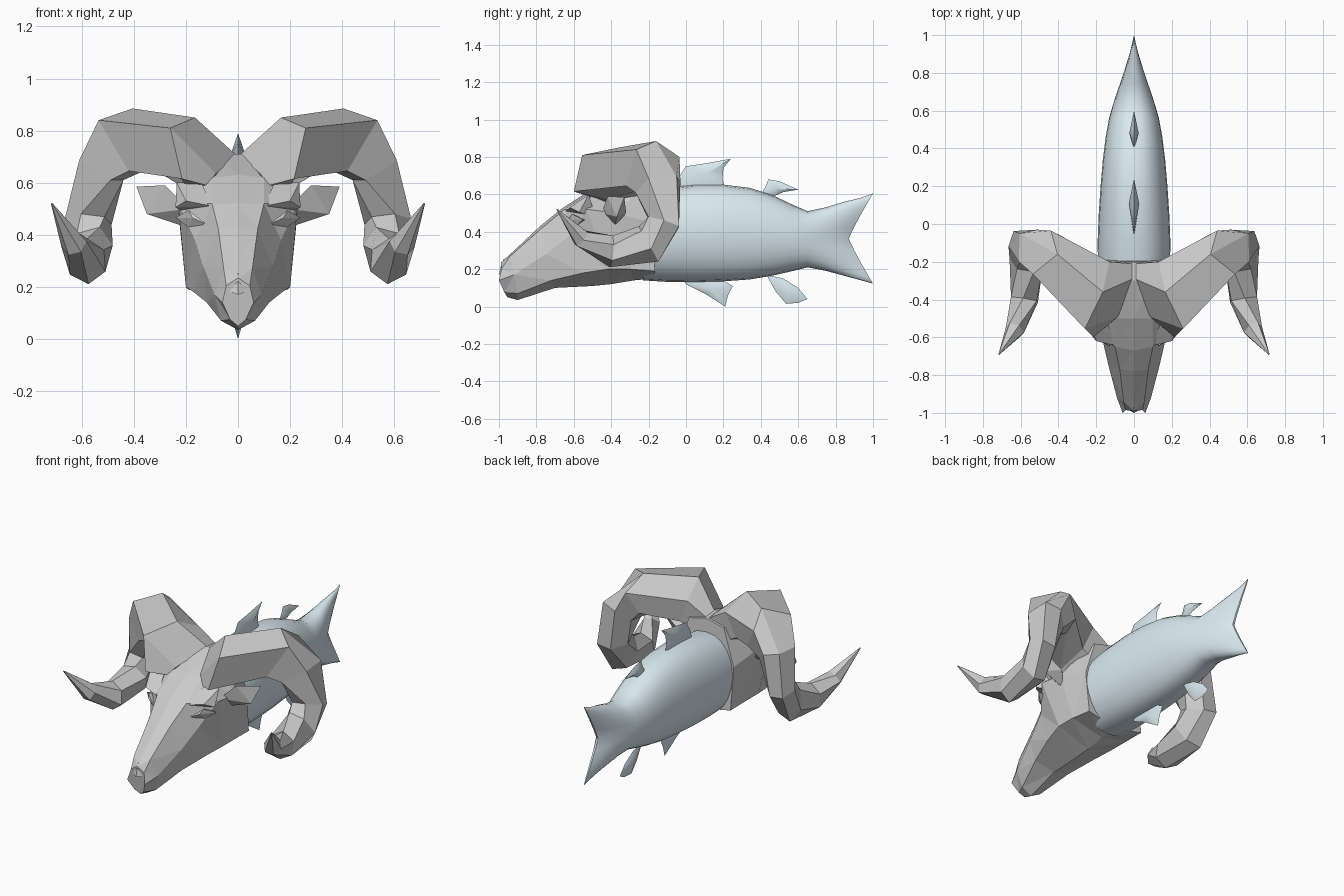
import bpy, bmesh, math
from mathutils import Vector

if "Cube" in bpy.data.objects:
    bpy.data.objects.remove(bpy.data.objects["Cube"])


def make(name, bm, smooth=False, mat=None, mirror=False):
    bmesh.ops.recalc_face_normals(bm, faces=bm.faces)
    me = bpy.data.meshes.new(name)
    bm.to_mesh(me)
    bm.free()
    ob = bpy.data.objects.new(name, me)
    bpy.context.collection.objects.link(ob)
    if mat:
        me.materials.append(mat)
    if mirror:
        ob.modifiers.new("mirror", 'MIRROR')
    if smooth:
        bpy.ops.object.select_all(action='DESELECT')
        ob.select_set(True)
        bpy.context.view_layer.objects.active = ob
        bpy.ops.object.shade_smooth_by_angle(angle=math.radians(50))
    return ob


def loft(rings, strip_end=False):
    """Skin equal-length point rings; cap the ends (last one as left-right strips if asked)."""
    bm = bmesh.new()
    vs = [[bm.verts.new(p) for p in r] for r in rings]
    n = len(vs[0])
    for a, b in zip(vs, vs[1:]):
        for i in range(n):
            j = (i + 1) % n
            bm.faces.new((a[i], a[j], b[j], b[i]))
    bm.faces.new(vs[0])
    if strip_end:
        e = vs[-1]
        for i in range(-n // 4, n // 4):
            quad = [e[i % n], e[(i + 1) % n], e[(n // 2 - i - 1) % n], e[(n // 2 - i) % n]]
            bm.faces.new(list(dict.fromkeys(quad)))
    else:
        bm.faces.new(vs[-1])
    return bm


def hull(points):
    bm = bmesh.new()
    for p in points:
        bm.verts.new(p)
    bmesh.ops.convex_hull(bm, input=bm.verts)
    return bm


blue = bpy.data.materials.new("pale_blue")
blue.diffuse_color = (0.70, 0.82, 0.88, 1)
blue.use_nodes = True
blue.node_tree.nodes["Principled BSDF"].inputs["Base Color"].default_value = blue.diffuse_color

# Head: half profiles (top, ridge, cheek, jaw, underside) from nose to neck
half = [
    [(0, -.99, .235), (.045, -.985, .205), (.06, -1, .14), (.03, -.97, .075), (0, -.955, .05)],
    [(0, -.94, .28), (.055, -.94, .27), (.09, -.92, .17), (.065, -.90, .07), (0, -.90, .035)],
    [(0, -.78, .43), (.075, -.77, .42), (.135, -.75, .28), (.12, -.72, .14), (0, -.70, .10)],
    [(0, -.67, .52), (.10, -.65, .52), (.165, -.62, .38), (.17, -.55, .18), (0, -.50, .11)],
    [(0, -.50, .63), (.10, -.50, .62), (.23, -.53, .52), (.20, -.42, .20), (0, -.40, .12)],
    [(0, -.30, .71), (.09, -.30, .71), (.23, -.37, .50), (.20, -.30, .20), (0, -.28, .14)],
    [(0, -.20, .70), (.12, -.20, .67), (.195, -.19, .45), (.19, -.165, .19), (0, -.17, .15)],
]
rings = [h + [(-x, y, z) for x, y, z in reversed(h[1:-1])] for h in half]
bm = loft(rings)
bmesh.ops.triangulate(bm, faces=[f for f in bm.faces if len(f.verts) == 4])
make("head", bm)

# Nose pad
make("nose", hull([(0, -.975, .255), (.055, -.97, .19), (-.055, -.97, .19),
                   (0, -1, .17), (0, -.99, .215), (0, -.93, .2)]))

# Horns: broad hand-shaped root rings (front-low, low, back-low, back-high, high, front-high)
rings = [
    [(.12, -.52, .59), (.10, -.40, .50), (.05, -.22, .55),
     (.01, -.21, .70), (.005, -.29, .705), (.085, -.49, .635)],
    [(.215, -.60, .615), (.19, -.42, .57), (.19, -.22, .62),
     (.13, -.20, .77), (.165, -.36, .85), (.26, -.555, .81)],
    [(.42, -.32, .645), (.33, -.20, .66), (.37, -.07, .68),
     (.44, -.035, .80), (.405, -.16, .885), (.535, -.265, .84)],
    [(.49, -.27, .61), (.44, -.20, .61), (.44, -.09, .61),
     (.51, -.03, .67), (.605, -.05, .695), (.61, -.20, .685)],
]
# ... then the curl down to the tip: centre x, y, z, side radius, outward radius
path = [
    (.575, -.12, .45, .085, .105), (.57, -.20, .335, .085, .115),
    (.58, -.40, .295, .08, .085), (.63, -.56, .365, .05, .055), (.715, -.69, .52, .003, .003),
]
axis = Vector((.8, -.6, 0))
pts = [Vector((.535, -.115, .59))] + [Vector(p[:3]) for p in path]
for i, p in enumerate(path, 1):
    t = (pts[min(i + 1, len(pts) - 1)] - pts[i - 1]).normalized()
    u = (axis - t * axis.dot(t)).normalized()
    v = t.cross(u)
    rings.append([pts[i] + u * p[3] * math.cos(a) + v * p[4] * math.sin(a)
                  for a in (math.radians(30 + 60 * k) for k in range(6))])
make("horns", loft(rings), mirror=True)

# Ears, brows and eyes
make("ears", hull([(.19, -.45, .50), (.20, -.38, .43), (.28, -.42, .59), (.35, -.37, .48),
                   (.39, -.33, .585), (.26, -.32, .50)]), mirror=True)
make("brows", hull([(.10, -.645, .51), (.24, -.57, .505), (.235, -.52, .60), (.14, -.52, .60),
                    (.20, -.62, .53), (.18, -.48, .47)]), mirror=True)
make("eyes", hull([(.12, -.65, .44), (.24, -.55, .465), (.19, -.61, .495), (.19, -.59, .43),
                   (.175, -.625, .465), (.15, -.52, .46)]), mirror=True)

# Fish body and tail: y, bottom z, top z, half width, backward sweep of the tips
stations = [
    (-.23, .14, .61, .19, 0), (-.1, .132, .635, .193, 0), (.05, .13, .652, .187, 0),
    (.2, .135, .652, .177, 0), (.34, .145, .635, .165, 0), (.46, .165, .597, .15, 0),
    (.56, .19, .545, .132, .01), (.63, .21, .51, .112, .02), (.70, .192, .53, .088, .045),
    (.77, .165, .56, .06, .075), (.83, .142, .58, .033, .10), (.87, .122, .605, .006, .13),
]
N = 24
rings = []
for y, zb, zt, w, k in stations:
    ring = []
    for i in range(N):
        a = 2 * math.pi * i / N
        c, s = math.cos(a), math.sin(a)
        ring.append((w * math.copysign(abs(c) ** .85, c), y + k * abs(s) ** 1.1,
                     (zb + zt) / 2 + s * (zt - zb) / 2))
    rings.append(ring)
make("fish_body", loft(rings, True), True, blue)


# Fins: a thin outline in the centre plane, bulged in the middle
def fin(name, outline, thick):
    bm = bmesh.new()
    rim = [bm.verts.new((0, y, z)) for y, z in outline]
    n = len(rim)
    cy = sum(p[0] for p in outline) / n
    cz = sum(p[1] for p in outline) / n
    for side in (-1, 1):
        mid = bm.verts.new((side * thick, cy, cz))
        for i in range(n):
            bm.faces.new((rim[i], rim[(i + 1) % n], mid))
    make(name, bm, True, blue)


fin("front_dorsal_fin", [(-.06, .63), (-.04, .69), (0, .75), (.10, .765), (.24, .79),
                         (.20, .74), (.195, .68), (.21, .63)], .028)
fin("rear_dorsal_fin", [(.40, .60), (.425, .64), (.44, .68), (.50, .67), (.60, .625),
                        (.52, .612), (.47, .59)], .025)
fin("front_belly_fin", [(-.02, .15), (.0, .12), (.10, .07), (.21, 0), (.225, .06),
                        (.25, .11), (.20, .14)], .028)
fin("rear_belly_fin", [(.43, .17), (.48, .08), (.535, .015), (.60, .02), (.65, .04),
                       (.60, .10), (.52, .15)], .025)
